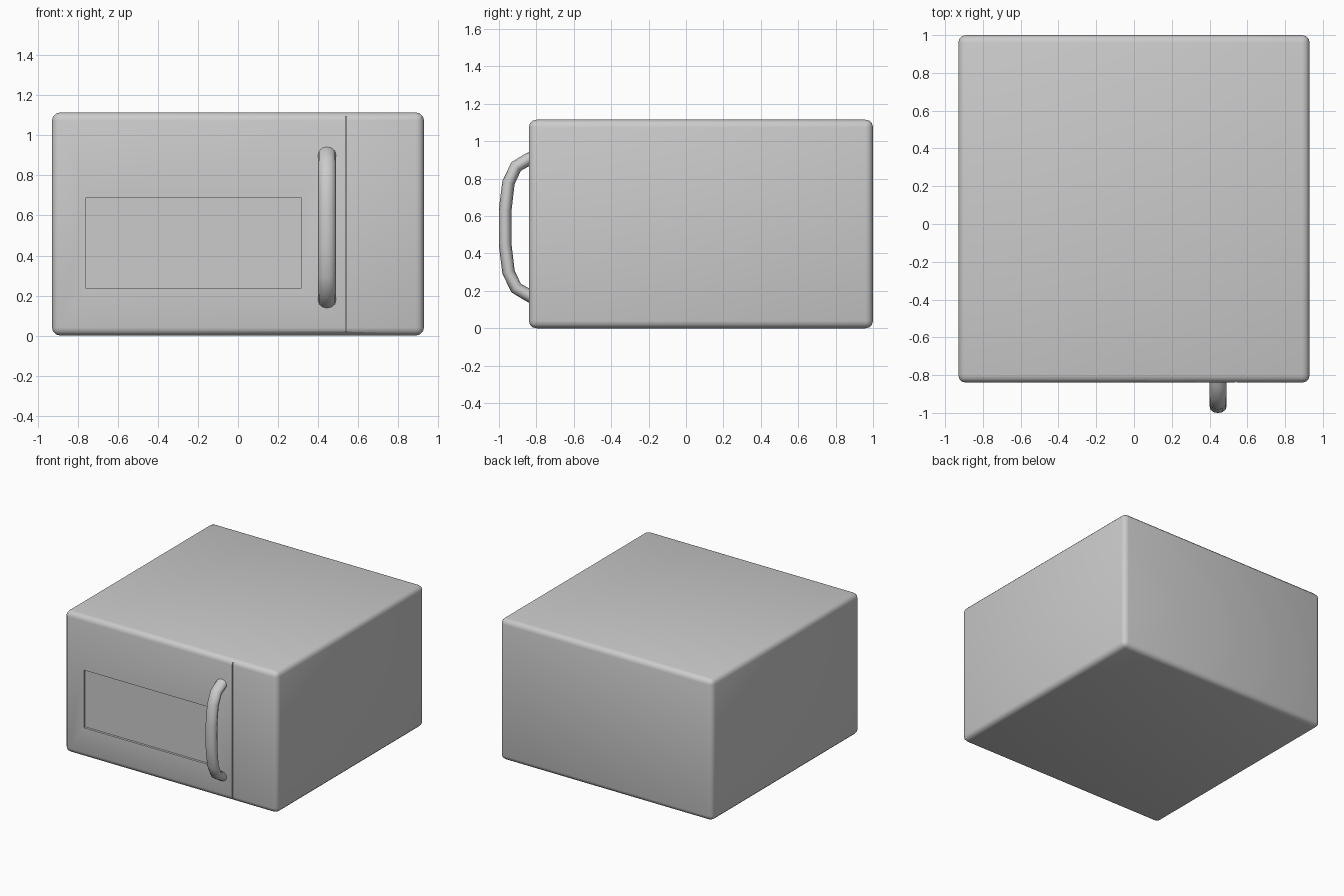
import bpy, math

if "Cube" in bpy.data.objects:
    bpy.data.objects.remove(bpy.data.objects["Cube"])


def box(name, x, y, z):
    """Box from (min, max) ranges on each axis."""
    r = (x, y, z)
    bpy.ops.mesh.primitive_cube_add(size=1, location=[(a + b) / 2 for a, b in r])
    ob = bpy.context.object
    ob.name = name
    ob.scale = [b - a for a, b in r]
    bpy.ops.object.transform_apply(location=True, rotation=False, scale=True)
    return ob


FRONT = -0.84

# Rounded casing
body = box("oven_body", (-0.93, 0.93), (FRONT, 1.0), (0, 1.115))
bev = body.modifiers.new("round_edges", 'BEVEL')
bev.width = 0.04
bev.segments = 3

# Recessed window and the narrow seam between door and control panel
cutters = [
    box("window_cutter", (-0.76, 0.315), (FRONT - 0.1, FRONT + 0.018), (0.235, 0.69)),
    box("seam_cutter", (0.537, 0.543), (FRONT - 0.1, FRONT + 0.018), (0.02, 1.095)),
]
for c in cutters:
    c.hide_render = True
    m = body.modifiers.new(c.name, 'BOOLEAN')
    m.operation = 'DIFFERENCE'
    m.solver = 'EXACT'
    m.object = c

bpy.ops.object.select_all(action='DESELECT')
body.select_set(True)
bpy.context.view_layer.objects.active = body
bpy.ops.object.convert(target='MESH')
for c in cutters:
    bpy.data.objects.remove(c)
bpy.ops.object.shade_smooth_by_angle(angle=math.radians(35))

# Bowed door handle: upper half of the (y, z offset) path, mirrored downwards
half = [(-0.80, 0.385), (-0.845, 0.362), (-0.908, 0.325), (-0.949, 0.24), (-0.967, 0.09)]
path = half + [(y, -z) for y, z in reversed(half)]
curve = bpy.data.curves.new("door_handle", 'CURVE')
curve.dimensions = '3D'
curve.bevel_depth = 0.034
curve.bevel_resolution = 4
curve.use_fill_caps = True
spline = curve.splines.new('POLY')
spline.points.add(len(path) - 1)
for p, (y, z) in zip(spline.points, path):
    p.co = (0, y, z, 1)
handle = bpy.data.objects.new("door_handle", curve)
bpy.context.collection.objects.link(handle)
handle.location = (0.445, 0, 0.54)
handle.scale = (1.32, 1, 1)
bpy.ops.object.select_all(action='DESELECT')
handle.select_set(True)
bpy.context.view_layer.objects.active = handle
bpy.ops.object.convert(target='MESH')
bpy.ops.object.transform_apply(location=True, rotation=False, scale=True)
bpy.ops.object.shade_smooth_by_angle(angle=math.radians(50))
